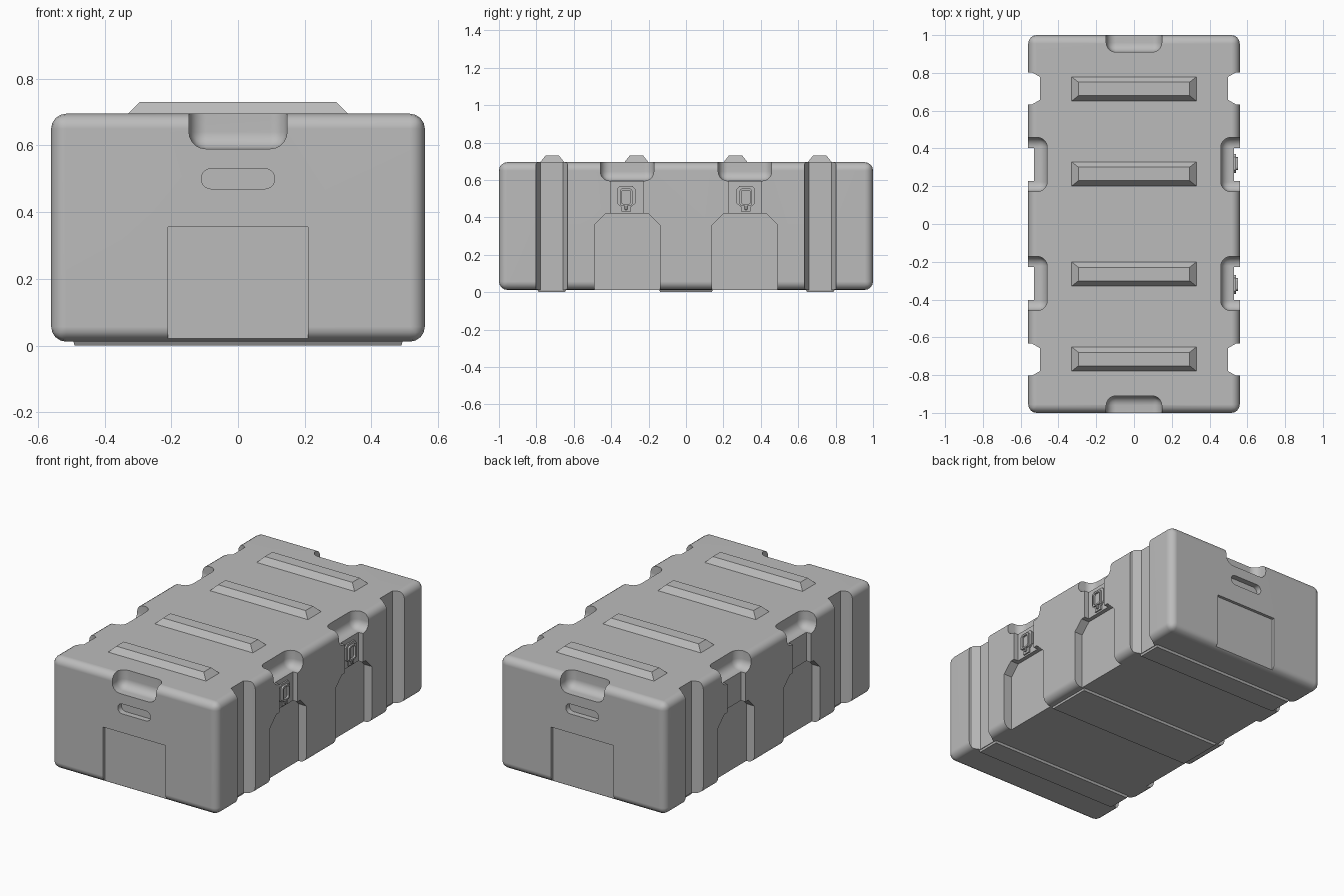
import bpy, bmesh, math

default = bpy.data.objects.get("Cube")
if default:
    bpy.data.objects.remove(default, do_unlink=True)


def material(name, value):
    mat = bpy.data.materials.new(name)
    mat.use_nodes = True
    colour = (value, value, value, 1)
    mat.diffuse_color = colour
    mat.node_tree.nodes["Principled BSDF"].inputs["Base Color"].default_value = colour
    return mat


GREY = material("case grey", 0.5)


def to_object(name, bm):
    bmesh.ops.recalc_face_normals(bm, faces=bm.faces[:])
    mesh = bpy.data.meshes.new(name)
    bm.to_mesh(mesh)
    bm.free()
    mesh.materials.append(GREY)
    obj = bpy.data.objects.new(name, mesh)
    bpy.context.collection.objects.link(obj)
    return obj


def activate(obj):
    bpy.ops.object.select_all(action='DESELECT')
    obj.select_set(True)
    bpy.context.view_layer.objects.active = obj


def box(name, lo, hi, bevel=0.0, segments=4):
    bm = bmesh.new()
    bmesh.ops.create_cube(bm, size=1)
    for v in bm.verts:
        v.co = [(a + b) / 2 + c * (b - a) for a, b, c in zip(lo, hi, v.co)]
    if bevel:
        bmesh.ops.bevel(bm, geom=bm.edges[:], offset=bevel, segments=segments,
                        profile=0.5, affect='EDGES')
    return to_object(name, bm)


def prism(name, points, axis, start, end):
    """Extrude a 2D outline along one axis."""
    bm = bmesh.new()
    verts = []
    for a, b in points:
        co = [a, b]
        co.insert(axis, start)
        verts.append(bm.verts.new(co))
    face = bm.faces.new(verts)
    extruded = bmesh.ops.extrude_face_region(bm, geom=[face])["geom"]
    for v in extruded:
        if isinstance(v, bmesh.types.BMVert):
            v.co[axis] = end
    return to_object(name, bm)


def tapered_bar(name, y, base, tip, z_base, z_tip):
    """Bar across x whose outer face is smaller than its base."""
    bm = bmesh.new()
    bmesh.ops.create_cube(bm, size=2)
    for v in bm.verts:
        w, d = base if v.co.z < 0 else tip
        v.co = (v.co.x * w, y + v.co.y * d, z_base if v.co.z < 0 else z_tip)
    return to_object(name, bm)


def rounded_outline(cy, cz, half_w, half_h, r, steps=5):
    pts = []
    for k, (sx, sz) in enumerate([(1, 1), (-1, 1), (-1, -1), (1, -1)]):
        for i in range(steps + 1):
            t = math.pi / 2 * (k + i / steps)
            pts.append((cy + sx * (half_w - r) + r * math.cos(t),
                        cz + sz * (half_h - r) + r * math.sin(t)))
    return pts


# Case body with rounded edges
body = box("case_body", (-0.56, -1, 0.012), (0.56, 1, 0.695), 0.045)
cutters = []

# Long sides: vertical grooves, corner pockets, latch recesses, lower recesses
for sx in (-1, 1):
    for sy in (-1, 1):
        y = sy * 0.718
        groove = [(sx * 0.497, y - 0.06), (sx * 0.497, y + 0.06),
                  (sx * 0.54, y + 0.085), (sx * 0.7, y + 0.085),
                  (sx * 0.7, y - 0.085), (sx * 0.54, y - 0.085)]
        cutters.append(prism("groove_cutter", groove, 2, -0.1, 0.9))

        y = sy * 0.315
        xs = sorted((sx * 0.46, sx * 0.7))
        cutters.append(box("pocket_cutter", (xs[0], y - 0.143, 0.595),
                           (xs[1], y + 0.143, 0.85), 0.05, 5))
        xs = sorted((sx * 0.53, sx * 0.7))
        cutters.append(box("latch_recess_cutter", (xs[0], y - 0.087, 0.4),
                           (xs[1], y + 0.087, 0.66)))
        shape = [(y - 0.175, -0.1), (y + 0.175, -0.1), (y + 0.175, 0.36),
                 (y + 0.115, 0.42), (y - 0.115, 0.42), (y - 0.175, 0.36)]
        cutters.append(prism("lower_recess_cutter", shape, 0, sx * 0.505, sx * 0.7))

# Ends: top pocket, grip slot, square recess
for sy in (-1, 1):
    ys = sorted((sy * 0.91, sy * 1.2))
    cutters.append(box("end_pocket_cutter", (-0.147, ys[0], 0.59),
                       (0.147, ys[1], 0.85), 0.05, 5))
    cutters.append(prism("slot_cutter", rounded_outline(0, 0.5, 0.11, 0.03, 0.029),
                         1, sy * 0.965, sy * 1.1))
    ys = sorted((sy * 0.982, sy * 1.1))
    cutters.append(box("end_recess_cutter", (-0.21, ys[0], -0.1), (0.21, ys[1], 0.355)))

activate(body)
for cutter in cutters:
    cutter.hide_render = True
    mod = body.modifiers.new("cut", 'BOOLEAN')
    mod.operation = 'DIFFERENCE'
    mod.solver = 'EXACT'
    mod.object = cutter
    bpy.ops.object.modifier_apply(modifier=mod.name)
for cutter in cutters:
    bpy.data.objects.remove(cutter, do_unlink=True)
bpy.ops.object.shade_smooth_by_angle(angle=math.radians(30))
weighted = body.modifiers.new("clean_shading", 'WEIGHTED_NORMAL')
weighted.keep_sharp = True

# Lid ribs
for i, y in enumerate((-0.715, -0.265, 0.265, 0.715)):
    tapered_bar(f"lid_rib_{i + 1}", y, (0.335, 0.068), (0.295, 0.036), 0.69, 0.73)

# Base skids
for name, y, half in (("front", -0.718, 0.07), ("middle", 0, 0.137), ("back", 0.718, 0.07)):
    tapered_bar(f"{name}_skid", y, (0.495, half + 0.012), (0.49, half), 0.02, 0)

# Latches on one long side: backing plate, raised loop and turn key
for name, y in (("front", -0.32), ("back", 0.32)):
    plate = [(y - 0.025, 0.43), (y + 0.025, 0.43), (y + 0.025, 0.455),
             (y + 0.05, 0.475), (y + 0.05, 0.55), (y + 0.035, 0.567),
             (y - 0.035, 0.567), (y - 0.05, 0.55), (y - 0.05, 0.475),
             (y - 0.025, 0.455)]
    prism(f"{name}_latch_plate", plate, 0, 0.525, 0.539)
    outer = rounded_outline(y, 0.508, 0.034, 0.046, 0.015)
    inner = rounded_outline(y, 0.508, 0.024, 0.036, 0.01)
    bm = bmesh.new()
    rings = [[bm.verts.new((x, a, b)) for a, b in pts]
             for pts, x in ((outer, 0.535), (outer, 0.551), (inner, 0.551), (inner, 0.535))]
    n = len(outer)
    for r in range(4):
        for i in range(n):
            j, s = (i + 1) % n, (r + 1) % 4
            bm.faces.new((rings[r][i], rings[r][j], rings[s][j], rings[s][i]))
    to_object(f"{name}_latch_loop", bm)
    box(f"{name}_latch_key", (0.535, y - 0.008, 0.44), (0.548, y + 0.008, 0.47), 0.003, 1)
